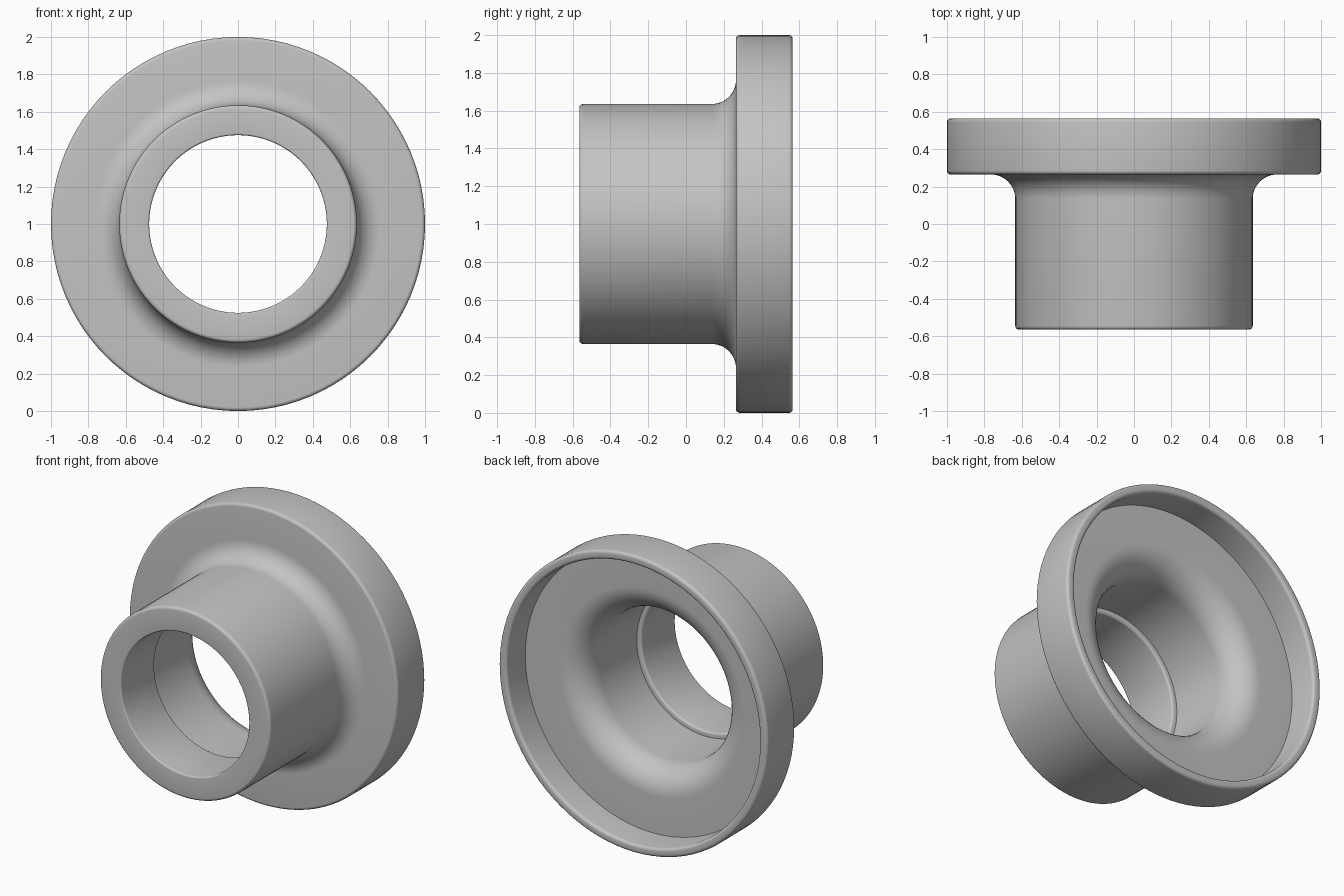
import bpy, bmesh, math
from mathutils import Vector, Matrix

cube = bpy.data.objects.get("Cube")
if cube:
    bpy.data.objects.remove(cube, do_unlink=True)

SEGMENTS = 96

# Cross-section corners: (radius, y, fillet radius)
CORNERS = [
    (0.475, -0.565, 0.010),  # front mouth of the bore
    (0.635, -0.565, 0.020),  # front edge of the barrel
    (0.635, 0.265, 0.130),   # barrel meets flange
    (1.000, 0.265, 0.020),   # flange front edge
    (1.000, 0.565, 0.020),   # flange back edge
    (0.940, 0.565, 0.020),   # inside of the rim
    (0.940, 0.365, 0.0),     # recess floor corner
    (0.510, 0.365, 0.180),   # floor flows into the wide bore
    (0.510, -0.205, 0.0),    # foot of the bore step
    (0.475, -0.205, 0.015),  # lip of the bore step
]


def rounded_profile(corners):
    """Replace each right-angle corner with a circular arc."""
    points = []
    for i, (r, y, fillet) in enumerate(corners):
        here = Vector((r, y))
        if fillet == 0:
            points.append(here)
            continue
        before = (Vector(corners[i - 1][:2]) - here).normalized()
        after = (Vector(corners[(i + 1) % len(corners)][:2]) - here).normalized()
        centre = here + (before + after) * fillet
        steps = 12 if fillet > 0.1 else 5
        for k in range(steps + 1):
            a = math.pi / 2 * k / steps
            points.append(centre - fillet * (after * math.cos(a) + before * math.sin(a)))
    return points


# Revolve the closed section around the y axis
bm = bmesh.new()
verts = [bm.verts.new((p.x, p.y, 0)) for p in rounded_profile(CORNERS)]
edges = [bm.edges.new((v, verts[(i + 1) % len(verts)])) for i, v in enumerate(verts)]
bmesh.ops.spin(bm, geom=verts + edges, cent=(0, 0, 0), axis=(0, 1, 0),
               angle=math.tau, steps=SEGMENTS, use_merge=True)
bmesh.ops.remove_doubles(bm, verts=bm.verts, dist=0.0001)
bmesh.ops.recalc_face_normals(bm, faces=bm.faces)
bmesh.ops.transform(bm, matrix=Matrix.Translation((0, 0, 1)), verts=bm.verts)

mesh = bpy.data.meshes.new("flanged_bushing")
bm.to_mesh(mesh)
bm.free()
bushing = bpy.data.objects.new("flanged_bushing", mesh)
bpy.context.collection.objects.link(bushing)

# Plain grey finish
grey = bpy.data.materials.new("grey")
grey.use_nodes = True
grey.diffuse_color = (0.55, 0.55, 0.55, 1)
grey.node_tree.nodes["Principled BSDF"].inputs["Base Color"].default_value = (0.55, 0.55, 0.55, 1)
mesh.materials.append(grey)

bpy.ops.object.select_all(action="DESELECT")
bushing.select_set(True)
bpy.context.view_layer.objects.active = bushing
bpy.ops.object.shade_smooth_by_angle(angle=math.radians(35))
